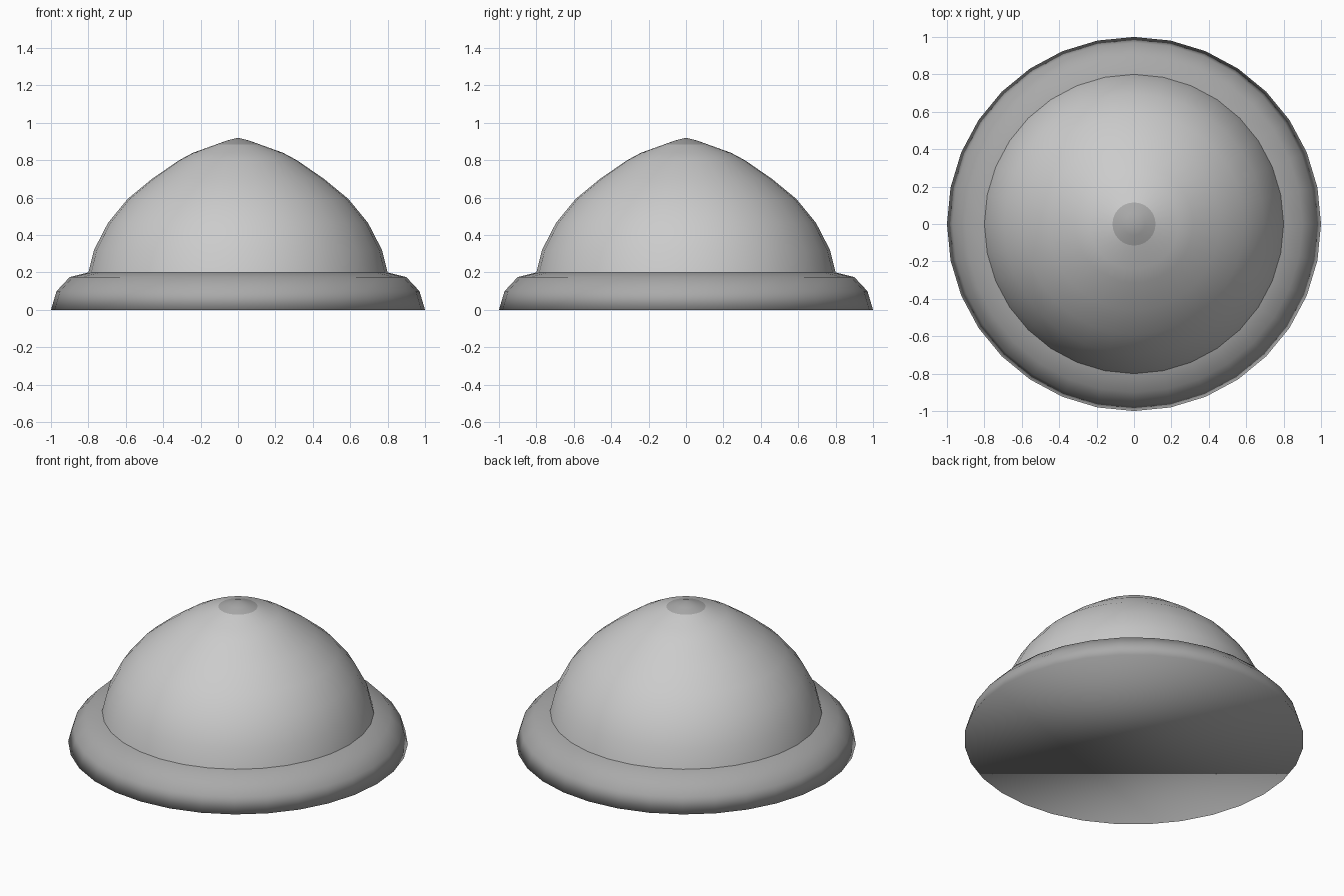
import bpy, bmesh
from math import cos, sin, tau

if "Cube" in bpy.data.objects:
    bpy.data.objects.remove(bpy.data.objects["Cube"])

SEGS = 32


def lathe(name, profile, grey=None, cap_bottom=False):
    """Revolve (radius, z) points around z; radius 0 becomes a pole."""
    bm = bmesh.new()
    rings = []
    for r, z in profile:
        count = SEGS if r else 1
        rings.append([bm.verts.new((r * cos(tau * i / SEGS), r * sin(tau * i / SEGS), z))
                      for i in range(count)])
    for low, high in zip(rings, rings[1:]):
        for i in range(SEGS):
            j = (i + 1) % SEGS
            if len(high) == 1:
                bm.faces.new((low[i], low[j], high[0]))
            else:
                bm.faces.new((low[i], low[j], high[j], high[i]))
    if cap_bottom:
        bm.faces.new(rings[0][::-1])
    for f in bm.faces:
        f.smooth = True
    mesh = bpy.data.meshes.new(name)
    bm.to_mesh(mesh)
    bm.free()
    obj = bpy.data.objects.new(name, mesh)
    bpy.context.collection.objects.link(obj)
    if grey:
        mat = bpy.data.materials.new(name + "_grey")
        mat.diffuse_color = (grey, grey, grey, 1)
        mat.use_nodes = True
        mat.node_tree.nodes["Principled BSDF"].inputs["Base Color"].default_value = mat.diffuse_color
        mesh.materials.append(mat)
    return obj


# Low rounded base, closed underneath
lathe("base", [(1, 0), (0.97, 0.10), (0.90, 0.175), (0.80, 0.20)],
      grey=0.4, cap_bottom=True)

# Domed bell
lathe("dome", [(0.80, 0.20), (0.77, 0.32), (0.695, 0.465), (0.59, 0.593),
               (0.46, 0.70), (0.315, 0.80), (0.24, 0.84), (0.115, 0.885)])

# Shallow button on top
lathe("button", [(0.115, 0.885), (0.06, 0.905), (0, 0.92)], grey=0.4)
